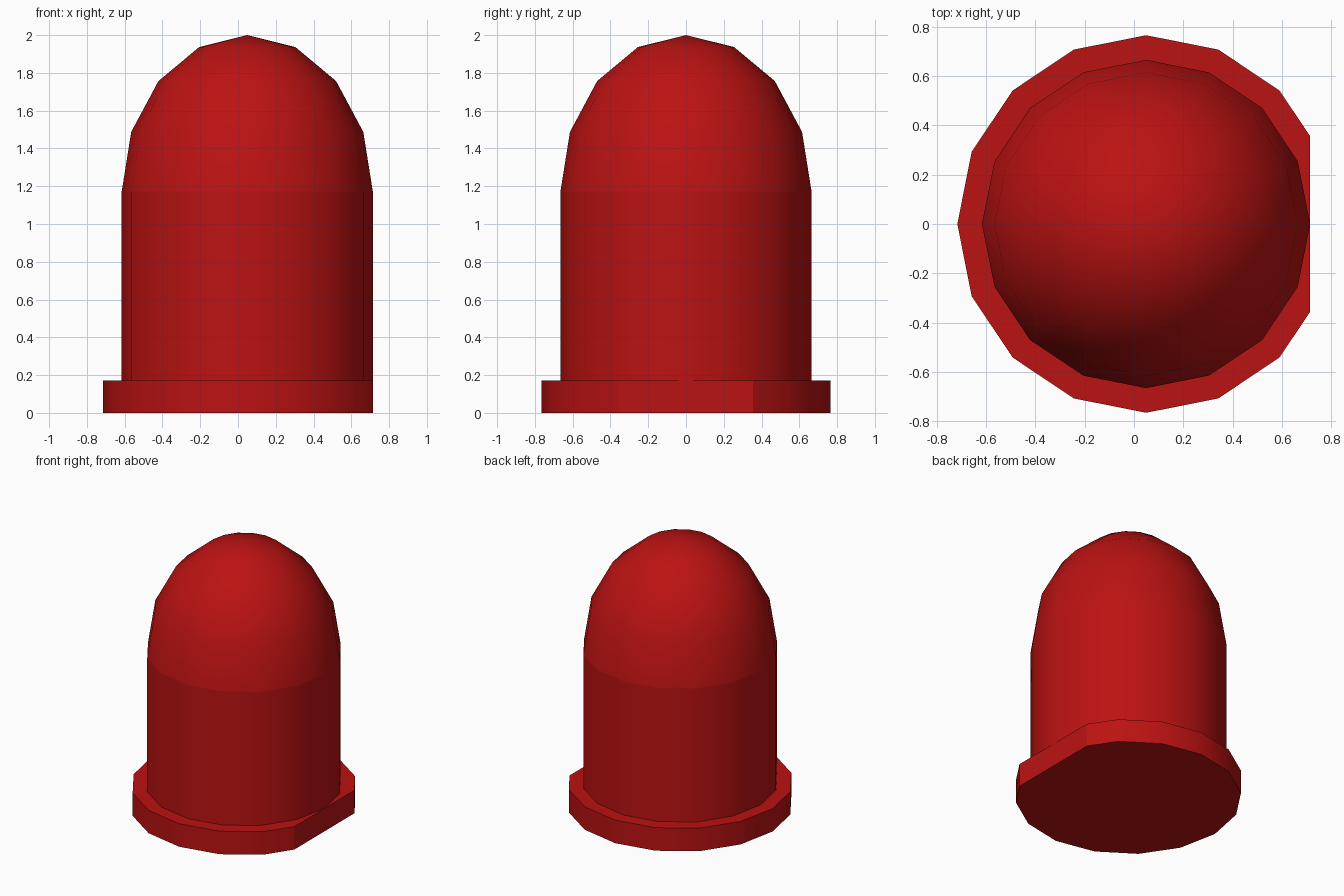
import bpy, bmesh, math
from mathutils import Matrix

cube = bpy.data.objects.get("Cube")
if cube:
    bpy.data.objects.remove(cube, do_unlink=True)

SIDES = 16
CENTRE_X = 0.049
BODY_R, FLANGE_R = 0.665, 0.765
FLANGE_TOP, SHOULDER, TOP = 0.172, 1.17, 2.0
FLAT_X = CENTRE_X + BODY_R     # the flat is flush with the barrel

red = bpy.data.materials.new("red plastic")
red.use_nodes = True
colour = (0.5, 0.006, 0.006, 1)
red.diffuse_color = colour
red.node_tree.nodes["Principled BSDF"].inputs["Base Color"].default_value = colour


def finish(name, bm):
    """Turn a bmesh into a red object with smooth sides and sharp rims."""
    bmesh.ops.recalc_face_normals(bm, faces=bm.faces)
    mesh = bpy.data.meshes.new(name)
    bm.to_mesh(mesh)
    bm.free()
    mesh.materials.append(red)
    obj = bpy.data.objects.new(name, mesh)
    bpy.context.collection.objects.link(obj)
    bpy.ops.object.select_all(action='DESELECT')
    obj.select_set(True)
    bpy.context.view_layer.objects.active = obj
    bpy.ops.object.shade_smooth_by_angle(angle=math.radians(30))
    return obj


def cylinder(radius, z0, z1, caps):
    bm = bmesh.new()
    bmesh.ops.create_cone(bm, cap_ends=caps, segments=SIDES, radius1=radius,
                          radius2=radius, depth=z1 - z0,
                          matrix=Matrix.Translation((CENTRE_X, 0, (z0 + z1) / 2)))
    return bm


# Base flange, cut flat on one side
bm = cylinder(FLANGE_R, 0, FLANGE_TOP, True)
bmesh.ops.bisect_plane(bm, geom=bm.verts[:] + bm.edges[:] + bm.faces[:],
                       plane_co=(FLAT_X, 0, 0), plane_no=(1, 0, 0), clear_outer=True)
bmesh.ops.holes_fill(bm, edges=[e for e in bm.edges if e.is_boundary])
finish("base_flange", bm)

# Straight barrel, open where it meets the flange and the dome
finish("barrel", cylinder(BODY_R, FLANGE_TOP - 0.01, SHOULDER, False))

# Dome: upper half of a slightly tall sphere
bm = bmesh.new()
bmesh.ops.create_uvsphere(bm, u_segments=SIDES, v_segments=8, radius=1)
bmesh.ops.delete(bm, geom=[v for v in bm.verts if v.co.z < -0.01], context='VERTS')
bmesh.ops.scale(bm, verts=bm.verts, vec=(BODY_R, BODY_R, TOP - SHOULDER))
bmesh.ops.translate(bm, verts=bm.verts, vec=(CENTRE_X, 0, SHOULDER))
finish("dome", bm)
